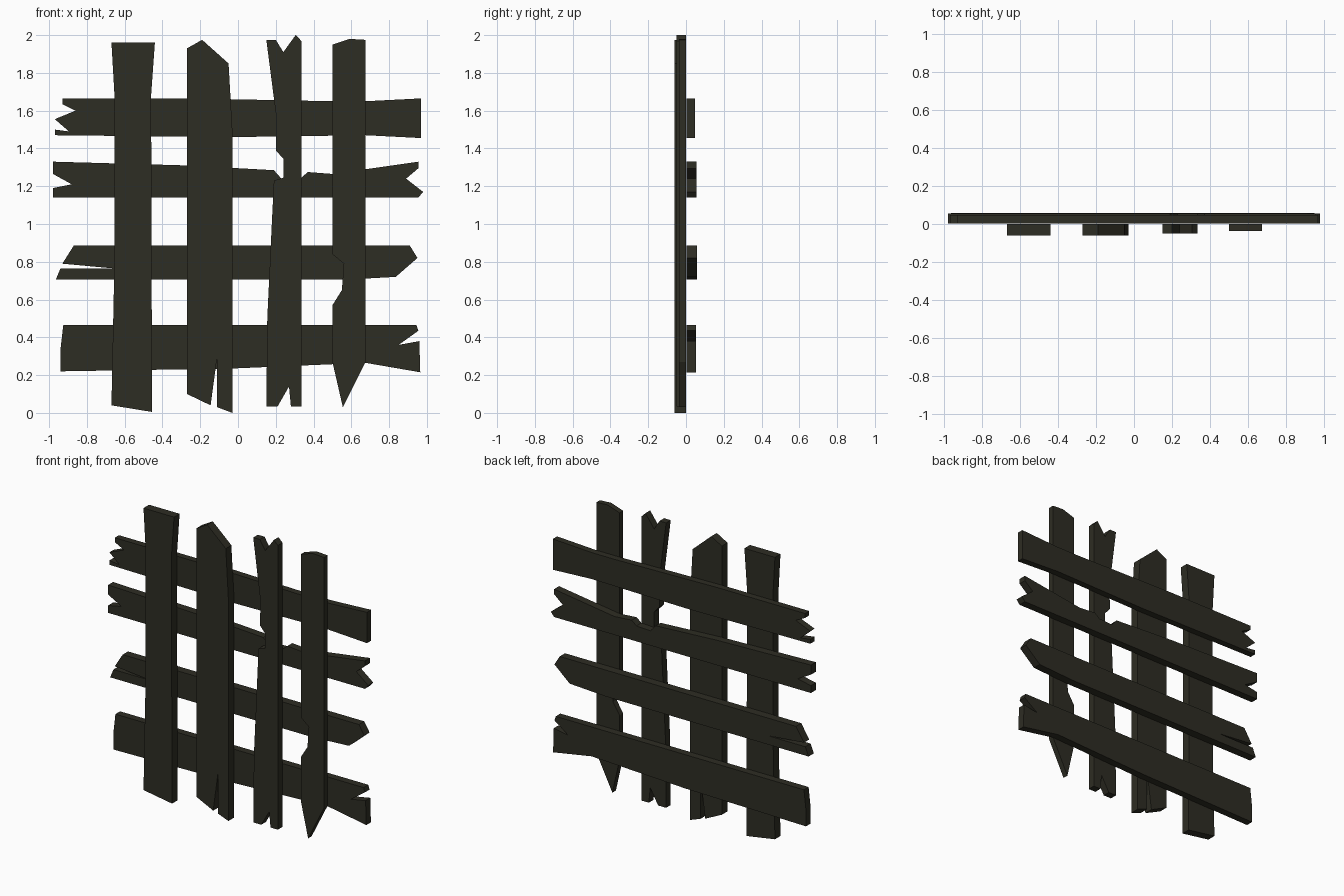
import bpy
import bmesh
from mathutils import Vector

default_cube = bpy.data.objects.get("Cube")
if default_cube:
    bpy.data.objects.remove(default_cube, do_unlink=True)

# One dark weathered wood colour for every board
wood = bpy.data.materials.new("dark_weathered_wood")
wood.use_nodes = True
wood_colour = (.027, .026, .017, 1)
wood.diffuse_color = wood_colour
wood.node_tree.nodes["Principled BSDF"].inputs["Base Color"].default_value = wood_colour


def board(name, back, thickness, **edges):
    """Extrude a broken board outline, given edge by edge clockwise in hundredths."""
    outline = [point for edge in edges.values() for point in edge]
    bm = bmesh.new()
    corners = [bm.verts.new((x / 100, back, z / 100)) for x, z in outline]
    face = bm.faces.new(corners)
    extruded = bmesh.ops.extrude_face_region(bm, geom=[face])
    moved = [item for item in extruded["geom"] if isinstance(item, bmesh.types.BMVert)]
    bmesh.ops.translate(bm, verts=moved, vec=Vector((0, -thickness, 0)))
    bmesh.ops.recalc_face_normals(bm, faces=bm.faces)
    mesh = bpy.data.meshes.new(name)
    bm.to_mesh(mesh)
    bm.free()
    mesh.materials.append(wood)
    result = bpy.data.objects.new(name, mesh)
    bpy.context.scene.collection.objects.link(result)
    return result


def upright(name, thickness, **edges):
    """Vertical board: its back lies on the centre plane."""
    return board(name, 0, thickness, **edges)


def crosspiece(name, thickness, **edges):
    """Horizontal board: its front lies just behind the uprights."""
    return board(name, thickness + .002, thickness, **edges)


# Uprights, from the model's right to its left
upright("upright_outer_right", .06,
        top=[(-67, 196), (-44, 196)],
        left_side=[(-46, 168)],
        bottom=[(-45.5, .5), (-67, 4)],
        right_side=[(-65.5, 76), (-65.5, 170)])

upright("upright_inner_right", .06,
        top=[(-27, 193), (-19, 197.5), (-5, 185)],
        left_side=[(-3, 150)],
        bottom=[(-3, 0), (-11, 3)],
        bottom_split=[(-11, 30), (-14.5, 4)],
        right_side=[(-27, 10)])

upright("upright_inner_left", .05,
        forked_top=[(15, 197.5), (20, 197.5), (24, 191), (30.5, 200), (33.5, 197)],
        bottom=[(33.5, 3.5), (28, 3.5)],
        bottom_notch=[(27, 14), (21, 3.5), (15, 3.5)],
        right_side=[(15.5, 50), (19, 123)],
        broken_knot=[(24, 124.5), (24, 134.5), (20, 139), (20.5, 155)])

upright("upright_outer_left", .038,
        top=[(50, 195), (59, 198), (67.5, 197.5)],
        pointed_bottom=[(67.5, 27), (55.5, 3), (50, 27)],
        broken_side=[(50, 57), (55, 65), (56, 79), (50, 84)])

# Crosspieces, from the highest to the lowest
crosspiece("crosspiece_top", .045,
           top=[(-93, 166.5), (-27, 166.5), (50, 165), (67.5, 165)],
           left_end=[(97, 166.5), (97, 145.5)],
           bottom=[(67.5, 147), (-4, 146), (-97, 147)],
           splintered_end=[(-97, 150), (-89.5, 149), (-97, 155.5),
                           (-86, 160), (-93, 163.5)])

crosspiece("crosspiece_upper", .053,
           top=[(-98, 133), (-27, 131), (19, 128.5)],
           top_notch=[(23, 124), (33.5, 124.5), (37, 127.5)],
           top_left=[(50, 126.5), (67.5, 129), (95.5, 133)],
           forked_left_end=[(95.5, 129.5), (89, 124), (98, 117), (95.5, 114)],
           forked_right_end=[(-98, 114), (-98, 119), (-88, 121), (-98, 126.5)])

crosspiece("crosspiece_lower", .057,
           top=[(-87, 88.5), (91, 88.5)],
           pointed_left_end=[(95, 82), (83.5, 72)],
           bottom=[(56, 70.5), (-96.5, 70.5)],
           cracked_right_end=[(-94, 76.5), (-66, 76.5), (-93, 79)])

crosspiece("crosspiece_bottom", .05,
           top=[(-92.5, 46.5), (94.5, 46.5)],
           notched_left_end=[(95.5, 43.5), (85, 36), (96, 38), (96.5, 21.5)],
           bottom=[(67.5, 26.5), (-3, 23.5)],
           right_end=[(-94, 22), (-94, 33.5)])
